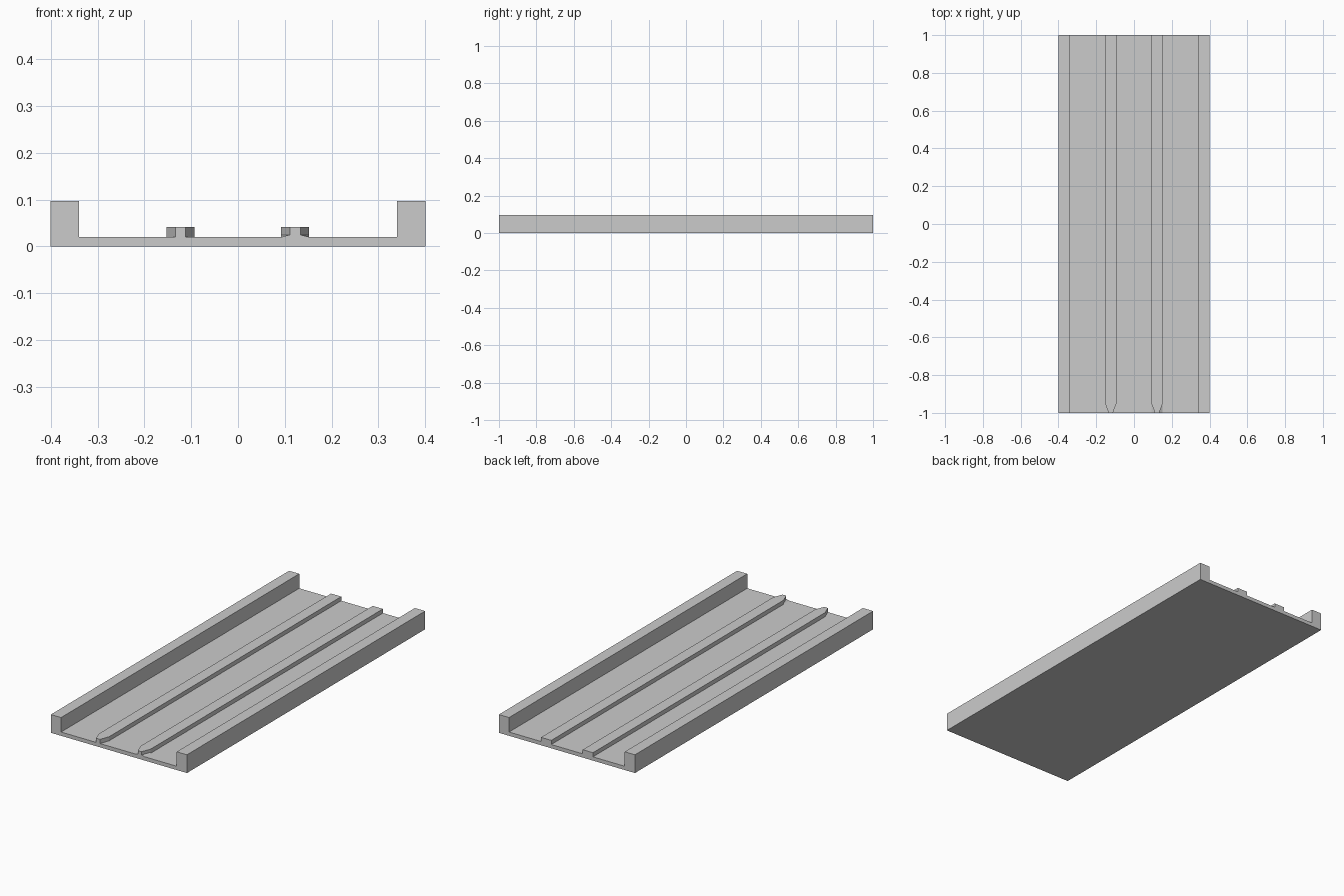
import bpy, bmesh

if "Cube" in bpy.data.objects:
    bpy.data.objects.remove(bpy.data.objects["Cube"])


def loft(name, sections):
    """Closed solid through (y, [(x, z), ...]) sections."""
    bm = bmesh.new()
    rings = [[bm.verts.new((x, y, z)) for x, z in pts] for y, pts in sections]
    n = len(rings[0])
    for a, b in zip(rings, rings[1:]):
        for i in range(n):
            j = (i + 1) % n
            bm.faces.new((a[i], a[j], b[j], b[i]))
    bm.faces.new(rings[0])
    bm.faces.new(rings[-1])
    bmesh.ops.recalc_face_normals(bm, faces=bm.faces)
    mesh = bpy.data.meshes.new(name)
    bm.to_mesh(mesh)
    bm.free()
    obj = bpy.data.objects.new(name, mesh)
    bpy.context.collection.objects.link(obj)
    return obj


FLOOR, RIB_TOP, WALL_TOP = 0.02, 0.042, 0.097


def mirrored(half, cx=0.0):
    """Full outline from the right half, listed bottom to top."""
    return [(cx + x, z) for x, z in half] + [(cx - x, z) for x, z in reversed(half)]


# floor with a raised wall along each long side
channel = mirrored([(0.4, 0), (0.4, WALL_TOP), (0.34, WALL_TOP), (0.34, FLOOR)])
loft("channel_floor_and_walls", [(-1, channel), (1, channel)])

# two guide ribs, tapered at the front; the right tip has a flared foot
for name, cx, foot, shoulder in (("left_guide_rib", -0.123, 0.011, FLOOR + 0.003),
                                 ("right_guide_rib", 0.122, 0.03, FLOOR + 0.005)):
    body = mirrored([(0.03, FLOOR), (0.03, shoulder), (0.03, RIB_TOP)], cx)
    tip = mirrored([(foot, FLOOR), (0.011, shoulder), (0.011, RIB_TOP)], cx)
    loft(name, [(-1, tip), (-0.95, body), (1, body)])
